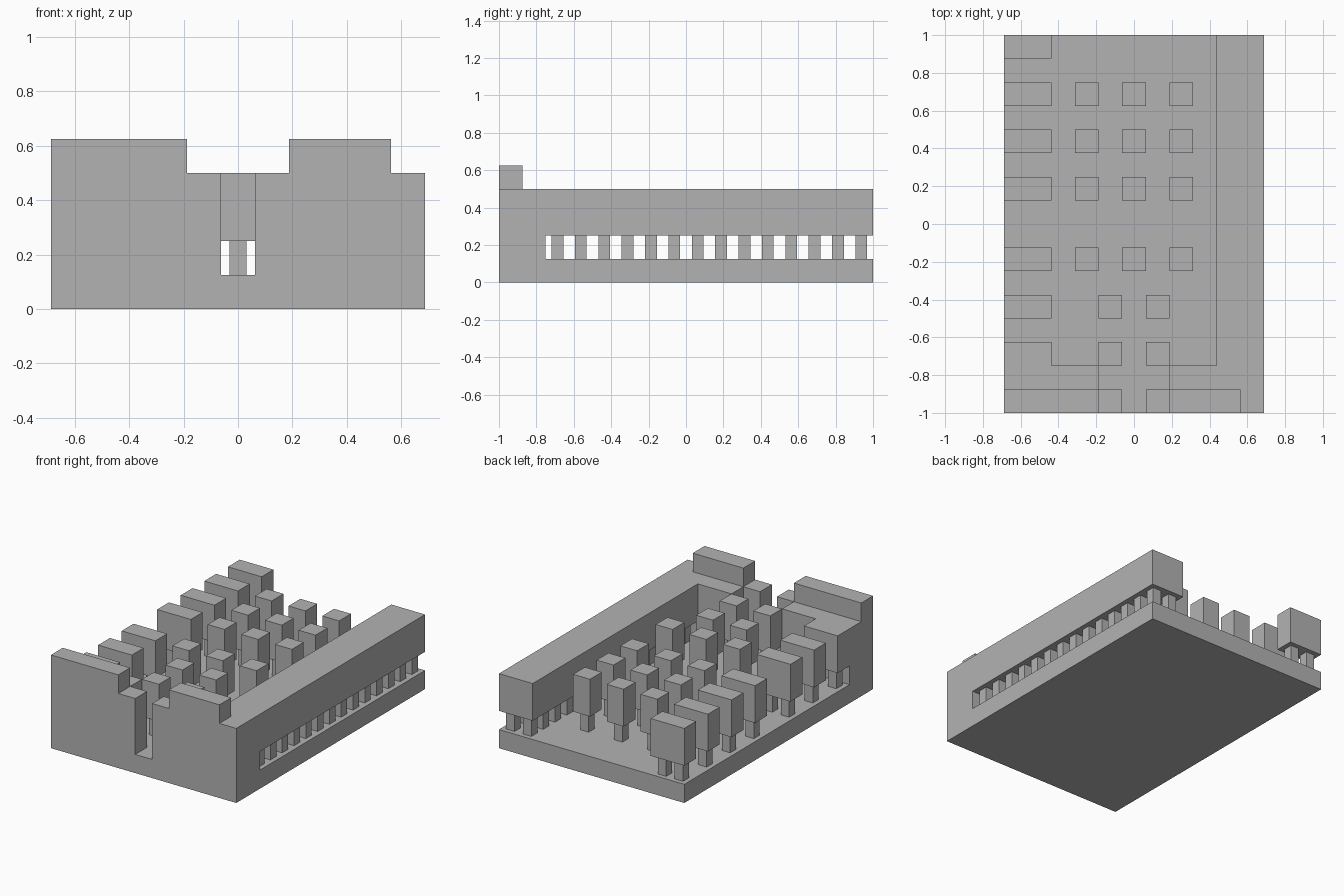
import bpy, bmesh
from mathutils import Matrix, Vector

cube = bpy.data.objects.get("Cube")
if cube:
    bpy.data.objects.remove(cube)

U = 0.0625                                   # building grid unit
FLOOR, UNDERSIDE, TOP, PARAPET = 2 * U, 4 * U, 8 * U, 10 * U

grey = bpy.data.materials.new("stone_grey")
grey.use_nodes = True
grey.diffuse_color = (0.45, 0.45, 0.45, 1)
grey.node_tree.nodes["Principled BSDF"].inputs["Base Color"].default_value = grey.diffuse_color


def make_object(name, bm):
    mesh = bpy.data.meshes.new(name)
    bmesh.ops.recalc_face_normals(bm, faces=bm.faces)
    bm.to_mesh(mesh)
    bm.free()
    mesh.materials.append(grey)
    obj = bpy.data.objects.new(name, mesh)
    bpy.context.collection.objects.link(obj)
    return obj


def add_box(bm, x, y, z):
    """Add a box from three (low, high) spans."""
    mid = Vector([(a + b) / 2 for a, b in (x, y, z)])
    size = Vector([b - a for a, b in (x, y, z)])
    bmesh.ops.create_cube(bm, size=1, matrix=Matrix.Translation(mid) @ Matrix.Diagonal(size).to_4x4())


def span(centre, width):
    return centre - width / 2, centre + width / 2


def raised_block(name, x, y, legs, block=True):
    """A block on short square legs, one leg per two units of width."""
    bm = bmesh.new()
    if block:
        add_box(bm, span(x, 2 * U * legs), span(y, 2 * U), (UNDERSIDE, TOP))
    for i in range(legs):
        leg_x = x + (i - (legs - 1) / 2) * 2 * U
        add_box(bm, span(leg_x, U), span(y, U), (FLOOR, UNDERSIDE))
    return make_object(name, bm)


# Floor slab
bm = bmesh.new()
add_box(bm, (-11 * U, 11 * U), (-1, 1), (0, FLOOR))
make_object("floor_slab", bm)

# Front wall: stepped outer layer with a doorway, extruded from its outline
for name, outline in (
    ("front_wall_right", [(-11, 2), (-1, 2), (-1, 8), (-3, 8), (-3, 10), (-11, 10)]),
    ("front_wall_left", [(1, 2), (11, 2), (11, 8), (9, 8), (9, 10), (3, 10), (3, 8), (1, 8)]),
):
    bm = bmesh.new()
    face = bm.faces.new([bm.verts.new((x * U, -1, z * U)) for x, z in outline])
    moved = bmesh.ops.extrude_face_region(bm, geom=[face])["geom"]
    verts = [g for g in moved if isinstance(g, bmesh.types.BMVert)]
    bmesh.ops.translate(bm, verts=verts, vec=(0, 2 * U, 0))
    make_object(name, bm)

# Inner layer of the front wall, leaving a wider recess behind the doorway
bm = bmesh.new()
for x in ((-11 * U, -3 * U), (3 * U, 11 * U)):
    add_box(bm, x, (-14 * U, -12 * U), (FLOOR, TOP))
make_object("front_wall_inner", bm)

# Long side wall carried on a double row of posts
bm = bmesh.new()
add_box(bm, (7 * U, 11 * U), (-12 * U, 1), (UNDERSIDE, TOP))
make_object("side_wall", bm)
for i in range(14):
    raised_block("side_wall_posts", 9 * U, (2 * i - 11) * U, 2, block=False)

# Wide blocks along the open side
for row in (15, 11, 7, 3, -3, -7, -11):
    raised_block("edge_block", -9 * U, row * U, 2)

# Columns in the hall: three abreast, then two abreast near the doorway
for row in (11, 7, 3, -3):
    for col in (-4, 0, 4):
        raised_block("hall_column", col * U, row * U, 1)
for row in (-7, -11):
    for col in (-2, 2):
        raised_block("entry_column", col * U, row * U, 1)
